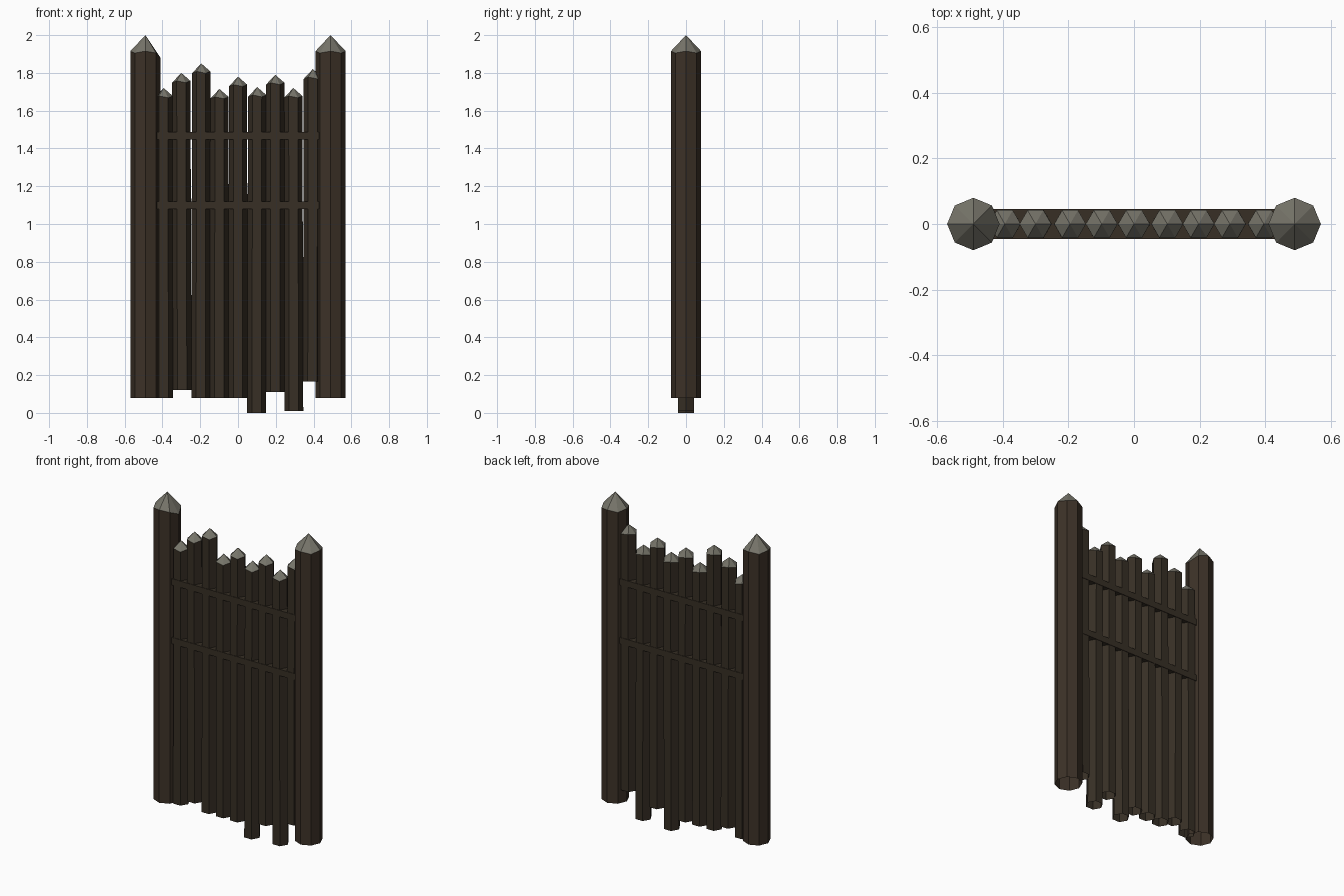
import bpy, bmesh, math

if "Cube" in bpy.data.objects:
    bpy.data.objects.remove(bpy.data.objects["Cube"])


def material(name, rgb):
    m = bpy.data.materials.new(name)
    m.diffuse_color = (*rgb, 1)
    m.use_nodes = True
    m.node_tree.nodes["Principled BSDF"].inputs["Base Color"].default_value = m.diffuse_color
    return m


POST = material("post brown", (0.045, 0.031, 0.020))
STAKE = material("stake brown", (0.038, 0.028, 0.018))
CUT = material("cut wood grey", (0.185, 0.178, 0.145))


def finish(bm, name, mats):
    me = bpy.data.meshes.new(name)
    bm.to_mesh(me)
    bm.free()
    for m in mats:
        me.materials.append(m)
    ob = bpy.data.objects.new(name, me)
    bpy.context.collection.objects.link(ob)
    return ob


def pointed_log(name, mat, sides, x0, x1, r0, r1, z0, shoulder, tip, drop=None):
    """Open-bottomed log with a pyramid point; drop lowers one shoulder corner."""
    bm = bmesh.new()
    low, high = [], []
    for i in range(sides):
        a = 2 * math.pi * i / sides
        c, s = math.cos(a), math.sin(a)
        low.append(bm.verts.new((x0 + r0 * c, r0 * s, z0)))
        z = shoulder - (0.035 if i == drop else 0.01 if i % 2 else 0)
        high.append(bm.verts.new((x1 + r1 * c, r1 * s, z)))
    apex = bm.verts.new((x1, 0, tip))
    for i in range(sides):
        j = (i + 1) % sides
        bm.faces.new((low[i], low[j], high[j], high[i]))
        bm.faces.new((high[i], high[j], apex)).material_index = 1
    return finish(bm, name, [mat, CUT])


# Two large end posts
pointed_log("left_post", POST, 8, -0.49, -0.49, 0.08, 0.08, 0.08, 1.915, 2.0, 0)
pointed_log("right_post", POST, 8, 0.49, 0.49, 0.08, 0.08, 0.08, 1.915, 2.0)

# Nine stakes: bottom height, tip height, sideways lean at the top
stakes = [(0.08, 1.72, 0), (0.12, 1.80, -0.005), (0.08, 1.85, 0.002),
          (0.08, 1.715, 0), (0.08, 1.78, 0), (0.00, 1.725, 0.003),
          (0.11, 1.79, 0), (0.01, 1.72, -0.003), (0.165, 1.82, 0.002)]
for i, (z0, tip, lean) in enumerate(stakes):
    x = (i - 4) * 0.0985
    pointed_log(f"stake_{i + 1}", STAKE, 6, x, x + lean, 0.05, 0.0485,
                z0, tip - 0.042, tip)

# Two cross rails running through the stakes
for name, z in (("upper_rail", 1.468), ("lower_rail", 1.10)):
    bm = bmesh.new()
    bmesh.ops.create_cube(bm, size=1)
    for v in bm.verts:
        v.co = (v.co.x * 0.86, v.co.y * 0.09, z + v.co.z * 0.04)
    finish(bm, name, [STAKE])
